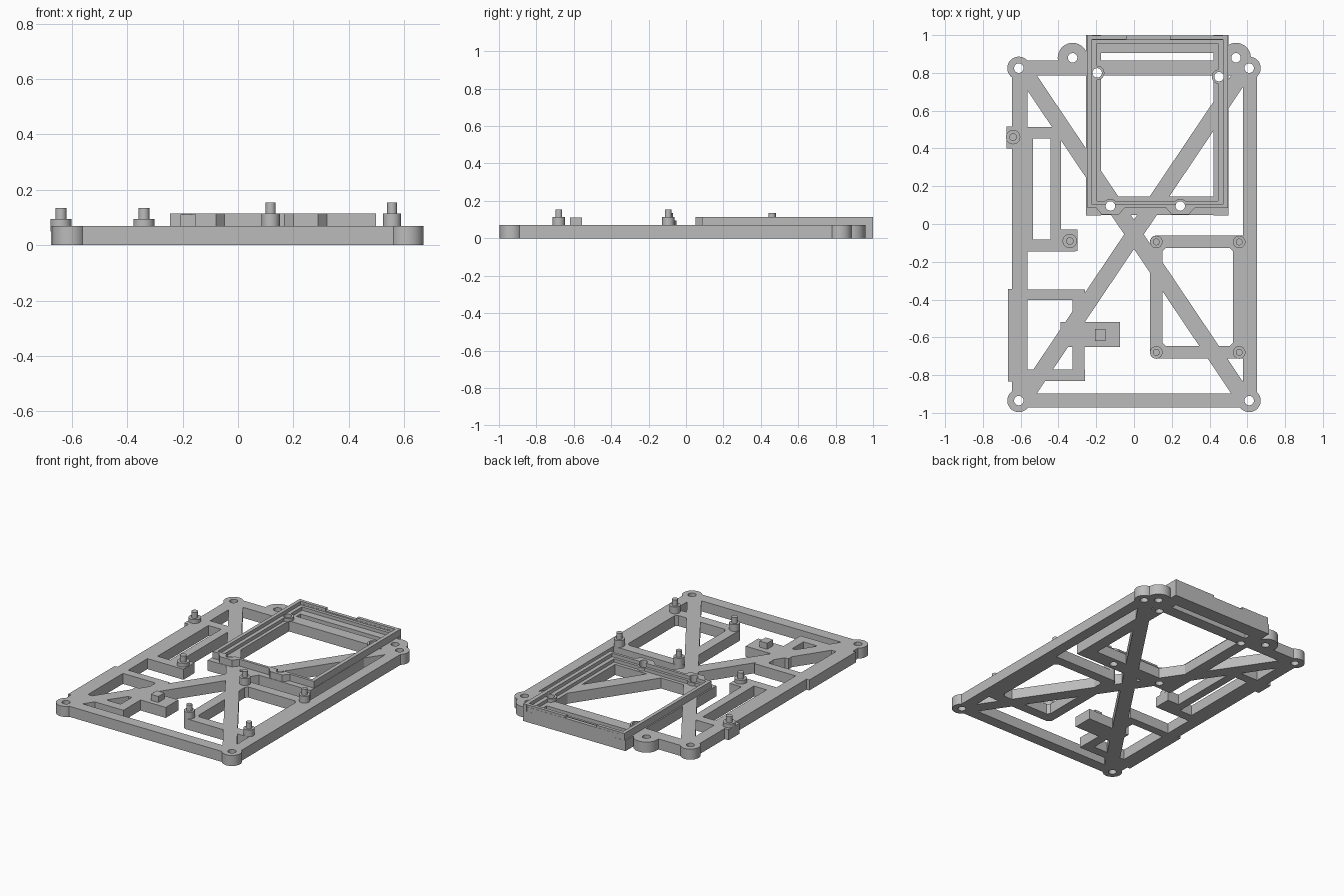
import bpy, bmesh, math
from mathutils import Matrix, Vector

cube = bpy.data.objects.get("Cube")
if cube:
    bpy.data.objects.remove(cube)

grey = bpy.data.materials.new("plain_grey")
grey.use_nodes = True
COLOUR = (0.5, 0.5, 0.5, 1)
grey.diffuse_color = COLOUR
grey.node_tree.nodes["Principled BSDF"].inputs["Base Color"].default_value = COLOUR

T = 0.07       # thickness of the flat frame
RIM = 0.115    # top of the tray wall
LEDGE = 0.092  # top of the inner tray step


def prism(bm, points, z0, z1):
    """Closed prism over a flat outline."""
    verts = [bm.verts.new((x, y, z0)) for x, y in points]
    face = bm.faces.new(verts)
    grown = bmesh.ops.extrude_face_region(bm, geom=[face])
    top = [v for v in grown["geom"] if isinstance(v, bmesh.types.BMVert)]
    bmesh.ops.translate(bm, verts=top, vec=(0, 0, z1 - z0))


def bar(bm, x0, x1, y0, y1, z0=0, z1=T):
    prism(bm, [(x0, y0), (x1, y0), (x1, y1), (x0, y1)], z0, z1)


def strut(bm, a, b, width):
    a, b = Vector(a), Vector(b)
    d = (b - a).normalized() * width / 2
    n = Vector((-d.y, d.x))
    prism(bm, [a - n, b - n, b + n, a + n], 0, T)


def disc(bm, x, y, r, z0=0, z1=T, sides=32):
    bmesh.ops.create_cone(bm, cap_ends=True, segments=sides, radius1=r, radius2=r,
                          depth=z1 - z0, matrix=Matrix.Translation((x, y, (z0 + z1) / 2)))


def finish(bm, name):
    bmesh.ops.recalc_face_normals(bm, faces=bm.faces)
    mesh = bpy.data.meshes.new(name)
    bm.to_mesh(mesh)
    bm.free()
    mesh.materials.append(grey)
    obj = bpy.data.objects.new(name, mesh)
    bpy.context.collection.objects.link(obj)
    return obj


def select(obj):
    bpy.ops.object.select_all(action='DESELECT')
    obj.select_set(True)
    bpy.context.view_layer.objects.active = obj


def drill(obj, cutter):
    """Merge overlapping pieces and cut the holes."""
    mod = obj.modifiers.new("holes", 'BOOLEAN')
    mod.operation, mod.solver, mod.object = 'DIFFERENCE', 'EXACT', cutter
    mod.use_self = True
    select(obj)
    bpy.ops.object.modifier_apply(modifier=mod.name)


def smooth(obj):
    select(obj)
    bpy.ops.object.shade_smooth_by_angle(angle=math.radians(30))


corners = [(sx * 0.61, y) for sx in (-1, 1) for y in (-0.935, 0.825)]
ears = [(-0.325, 0.88), (0.54, 0.88)]
tray_holes = [(-0.125, 0.095), (0.245, 0.095), (-0.195, 0.8), (0.45, 0.78)]
right_studs = [(x, y) for x in (0.118, 0.557) for y in (-0.095, -0.68)]
left_studs = [(-0.64, 0.46), (-0.34, -0.09)]

# Flat frame: outer rails, bosses and crossing struts
bm = bmesh.new()
bar(bm, -0.645, -0.565, -0.935, 0.825)
bar(bm, 0.577, 0.65, -0.935, 0.825)
bar(bm, -0.61, 0.61, 0.785, 0.865)
bar(bm, -0.61, 0.61, -0.972, -0.897)
for x, y in corners:
    disc(bm, x, y, 0.061)
for x, y in ears:
    disc(bm, x, y, 0.079)
for s in (-1, 1):
    strut(bm, (s * 0.592, 0.825), (-s * 0.592, -0.935), 0.086)

# Left upper bracket
bar(bm, -0.675, -0.6, 0.4, 0.515)
bar(bm, -0.66, -0.385, 0.453, 0.514)
bar(bm, -0.6, -0.535, -0.14, 0.51)
bar(bm, -0.442, -0.386, -0.14, 0.51)
bar(bm, -0.64, -0.31, -0.145, -0.082)
bar(bm, -0.4, -0.3, -0.144, -0.03)

# Left lower bracket with its cross block
bar(bm, -0.666, -0.566, -0.833, -0.345)
bar(bm, -0.66, -0.26, -0.402, -0.346)
bar(bm, -0.66, -0.26, -0.832, -0.77)
bar(bm, -0.325, -0.261, -0.83, -0.35)
bar(bm, -0.39, -0.075, -0.652, -0.52)

# Right bracket with rounded corners
bar(bm, 0.085, 0.151, -0.68, -0.095)
bar(bm, 0.525, 0.62, -0.7, -0.08)
bar(bm, 0.118, 0.6, -0.128, -0.062)
bar(bm, 0.118, 0.6, -0.713, -0.645)
for x, y in right_studs:
    disc(bm, x, y, 0.0335)
for x, sx in ((0.151, 1), (0.525, -1)):
    for y, sy in ((-0.128, -1), (-0.645, 1)):
        prism(bm, [(x - sx * 0.01, y - sy * 0.01), (x + sx * 0.028, y - sy * 0.01),
                   (x + sx * 0.008, y + sy * 0.008), (x - sx * 0.01, y + sy * 0.028)], 0, T)

# Tray floor ring
bar(bm, -0.255, -0.175, 0.045, 1.0)
bar(bm, 0.42, 0.5, 0.046, 1.0)
bar(bm, -0.25, 0.49, 0.047, 0.145)
bar(bm, -0.25, 0.49, 0.905, 0.999)
frame = finish(bm, "frame")

# Raised tray rim: outer wall, inner step, screw bosses
bm = bmesh.new()
bar(bm, -0.246, -0.222, 0.085, 1.0, T, RIM)
bar(bm, 0.472, 0.498, 0.085, 1.0, T, RIM)
bar(bm, -0.23, 0.48, 0.086, 0.104, T, RIM)
bar(bm, -0.23, -0.197, 0.09, 0.98, T, LEDGE)
bar(bm, 0.445, 0.48, 0.09, 0.98, T, LEDGE)
bar(bm, -0.22, 0.47, 0.095, 0.122, T, LEDGE)
bar(bm, -0.22, 0.47, 0.955, 0.985, T, LEDGE)
bar(bm, -0.23, 0.48, 0.975, 0.999, T, RIM - 0.015)
for x0, x1 in ((-0.23, -0.04), (0.19, 0.48)):
    bar(bm, x0, x1, 0.976, 0.998, T, RIM)
for x, y in tray_holes:
    if y < 0.5:
        prism(bm, [(x - 0.08, 0.09), (x - 0.045, 0.05), (x + 0.045, 0.05),
                   (x + 0.08, 0.09)], T, RIM)
    disc(bm, x, y, 0.038, T, LEDGE)
rim = finish(bm, "tray_rim")

# Screw holes through frame and tray
bm = bmesh.new()
for x, y in corners + ears + tray_holes:
    disc(bm, x, y, 0.025, -0.1, 0.3)
# Wider recess for the front screw heads
cutter = finish(bm, "hole_cutter")
cutter.hide_render = True
for part in (frame, rim):
    drill(part, cutter)
    smooth(part)
bpy.data.objects.remove(cutter)

# Stepped standoffs
for label, spots, r, pin, z1, z2 in (("left", left_studs, 0.038, 0.02, 0.095, 0.135),
                                     ("right", right_studs, 0.033, 0.018, 0.115, 0.155)):
    for i, (x, y) in enumerate(spots):
        bm = bmesh.new()
        disc(bm, x, y, r, T - 0.02, z1)
        disc(bm, x, y, pin, z1 - 0.01, z2)
        smooth(finish(bm, f"{label}_standoff_{i + 1}"))

# Locating block
bm = bmesh.new()
bar(bm, -0.207, -0.152, -0.62, -0.557, T - 0.02, 0.11)
finish(bm, "locating_block")
